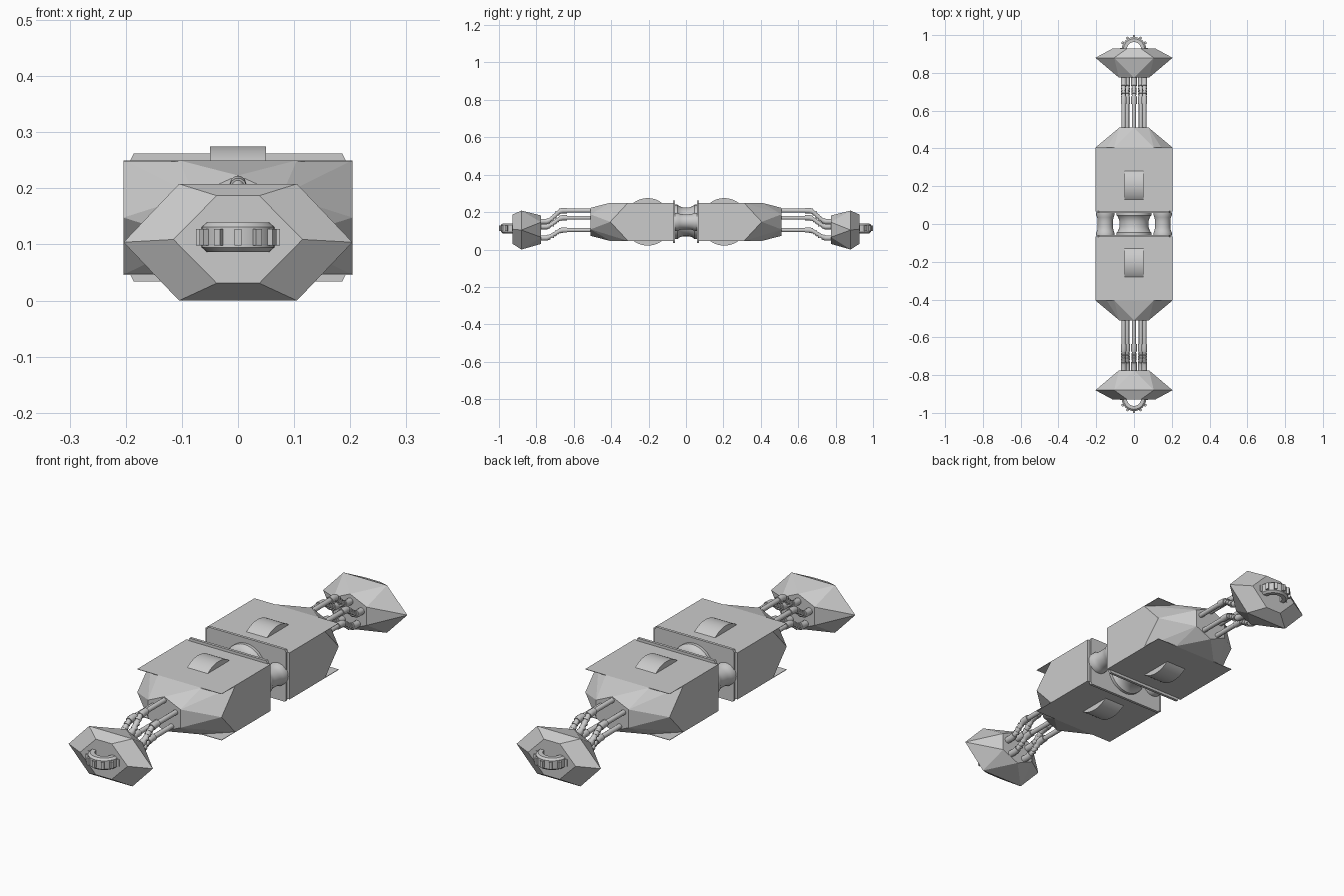
import bpy, bmesh, math
from mathutils import Matrix, Vector

if "Cube" in bpy.data.objects:
    bpy.data.objects.remove(bpy.data.objects["Cube"])


def finish(name, bm, mirror=True, smooth=False):
    bmesh.ops.recalc_face_normals(bm, faces=bm.faces[:])
    me = bpy.data.meshes.new(name)
    bm.to_mesh(me)
    bm.free()
    ob = bpy.data.objects.new(name, me)
    bpy.context.collection.objects.link(ob)
    if mirror:
        add_mirror(ob)
    if smooth:
        bpy.ops.object.select_all(action='DESELECT')
        ob.select_set(True)
        bpy.context.view_layer.objects.active = ob
        bpy.ops.object.shade_smooth_by_angle(angle=math.radians(35))
    return ob


def add_mirror(ob):
    m = ob.modifiers.new("front_back", 'MIRROR')
    m.use_axis = (False, True, False)
    m.use_mirror_merge = False


def hull(name, pts):
    bm = bmesh.new()
    for p in pts:
        bm.verts.new(p)
    bmesh.ops.convex_hull(bm, input=bm.verts[:])
    bmesh.ops.dissolve_limit(bm, angle_limit=0.02, verts=bm.verts[:], edges=bm.edges[:])
    return finish(name, bm)


def lathe(name, profile, matrix, closed=False, segs=32, mirror=True):
    # profile holds (radius, height) pairs, spun around local z
    bm = bmesh.new()
    rings = [[bm.verts.new(matrix @ Vector((r * math.cos(a), r * math.sin(a), h)))
              for a in [2 * math.pi * i / segs for i in range(segs)]] for r, h in profile]
    pairs = list(zip(rings, rings[1:]))
    if closed:
        pairs.append((rings[-1], rings[0]))
    else:
        bm.faces.new(rings[0])
        bm.faces.new(rings[-1])
    for a, b in pairs:
        for i in range(segs):
            j = (i + 1) % segs
            bm.faces.new((a[i], a[j], b[j], b[i]))
    return finish(name, bm, mirror, True)


def hexagon(y, zc, wide, narrow, h):
    # points left and right
    return [(s * x, y, zc + k * h) for s in (-1, 1) for x, k in ((wide, 0), (narrow, 1), (narrow, -1))]


def tall_hexagon(y, zc, w, side, h):
    # points up and down
    return [(s * w, y, zc + k * side) for s in (-1, 1) for k in (-1, 1)] + [(0, y, zc + h), (0, y, zc - h)]


def tube(name, pts, radius):
    cu = bpy.data.curves.new(name, 'CURVE')
    cu.dimensions = '3D'
    cu.bevel_depth = radius
    cu.bevel_resolution = 3
    cu.use_fill_caps = True
    sp = cu.splines.new('POLY')
    sp.points.add(len(pts) - 1)
    for q, p in zip(sp.points, pts):
        q.co = (*p, 1)
    ob = bpy.data.objects.new(name, cu)
    bpy.context.collection.objects.link(ob)
    bpy.ops.object.select_all(action='DESELECT')
    ob.select_set(True)
    bpy.context.view_layer.objects.active = ob
    bpy.ops.object.convert(target='MESH')
    add_mirror(bpy.context.object)


LO, HI, W = 0.046, 0.25, 0.204
MID = (LO + HI) / 2

# faceted main bodies
hull("body", [(s * W, y, z) for s in (-1, 1) for y in (-0.065, -0.31) for z in (LO, HI)]
     + hexagon(-0.405, MID, W, 0.105, (HI - LO) / 2)
     + tall_hexagon(-0.51, MID, 0.078, 0.04, 0.075))

# thin top and bottom plates whose corners overhang the body
for name, z in (("top_plate", HI - 0.002), ("bottom_plate", LO)):
    hull(name, [(s * W, y, z + d) for s in (-1, 1) for y in (-0.065, -0.405) for d in (0, 0.002)])

# flanges on the facing ends of the bodies
hull("end_flange", [(s * x, y, MID + k * h) for s in (-1, 1) for k in (-1, 1)
                    for y in (-0.058, -0.07) for x, h in ((0.192, 0.102), (0.186, 0.114))])

# round drums showing through top and bottom
to_x = Matrix.Rotation(math.radians(90), 4, 'Y')
lathe("drum", [(0.127, -0.05), (0.127, 0.05)], Matrix.Translation((0, -0.205, MID)) @ to_x, segs=48)

# waisted couplings between the bodies
to_y = Matrix.Rotation(math.radians(90), 4, 'X')
for name, x, r in (("left_coupling", -0.152, 0.048), ("centre_coupling", 0, 0.092), ("right_coupling", 0.152, 0.048)):
    lathe(name, [(r, -0.062), (r, -0.045), (r * 0.9, -0.035), (r * 0.84, -0.015), (r * 0.84, 0.015),
                 (r * 0.9, 0.035), (r, 0.045), (r, 0.062)],
          Matrix.Translation((x, 0, MID)) @ to_y, mirror=False)

# faceted end heads
ZC = 0.106
hull("head", hexagon(-0.928, ZC + 0.003, 0.115, 0.038, 0.078)
     + hexagon(-0.88, ZC - 0.002, W, 0.105, 0.104)
     + tall_hexagon(-0.775, ZC, 0.08, 0.04, 0.076))

# toothed ring half sunk into each head
RY, RZ = -0.925, 0.113
lathe("toothed_ring", [(0.038, -0.026), (0.056, -0.026), (0.065, -0.018), (0.065, 0.018), (0.056, 0.026),
                       (0.038, 0.026)], Matrix.Translation((0, RY, RZ)), closed=True)
bm = bmesh.new()
for k in range(-3, 4):
    a = math.radians(-90 + 30 * k)
    mat = (Matrix.Translation((0, RY, RZ)) @ Matrix.Rotation(a, 4, 'Z')
           @ Matrix.Translation((0.067, 0, 0)) @ Matrix.Diagonal((0.016, 0.013, 0.03, 1)))
    bmesh.ops.create_cube(bm, size=1, matrix=mat)
finish("ring_teeth", bm)

# five bent hoses with sleeves and collars joining heads to bodies
for i, (x, z0, z1) in enumerate([(0, 0.208, 0.15), (-0.055, 0.17, 0.122), (0.055, 0.17, 0.122),
                                 (-0.036, 0.104, 0.062), (0.036, 0.104, 0.062)]):
    tube(f"hose_{i}", [(x, -0.49, z0), (x, -0.66, z0), (x, -0.675, z0 - 0.004),
                       (x, -0.73, z1 + 0.006), (x, -0.745, z1), (x, -0.80, z1)], 0.011)
    tube(f"body_sleeve_{i}", [(x, -0.635, z0), (x, -0.66, z0), (x, -0.675, z0 - 0.004)], 0.015)
    tube(f"head_sleeve_{i}", [(x, -0.73, z1 + 0.006), (x, -0.745, z1), (x, -0.79, z1)], 0.015)
    for k in range(3):
        t = 0.25 + 0.25 * k
        y, z = -0.675 - 0.055 * t, z0 + (z1 - z0) * t
        lathe(f"collar_{i}_{k}", [(0.0135, -0.004), (0.0135, 0.004)],
              Matrix.Translation((x, y, z)) @ Matrix.Rotation(math.radians(130), 4, 'X'), segs=12)
